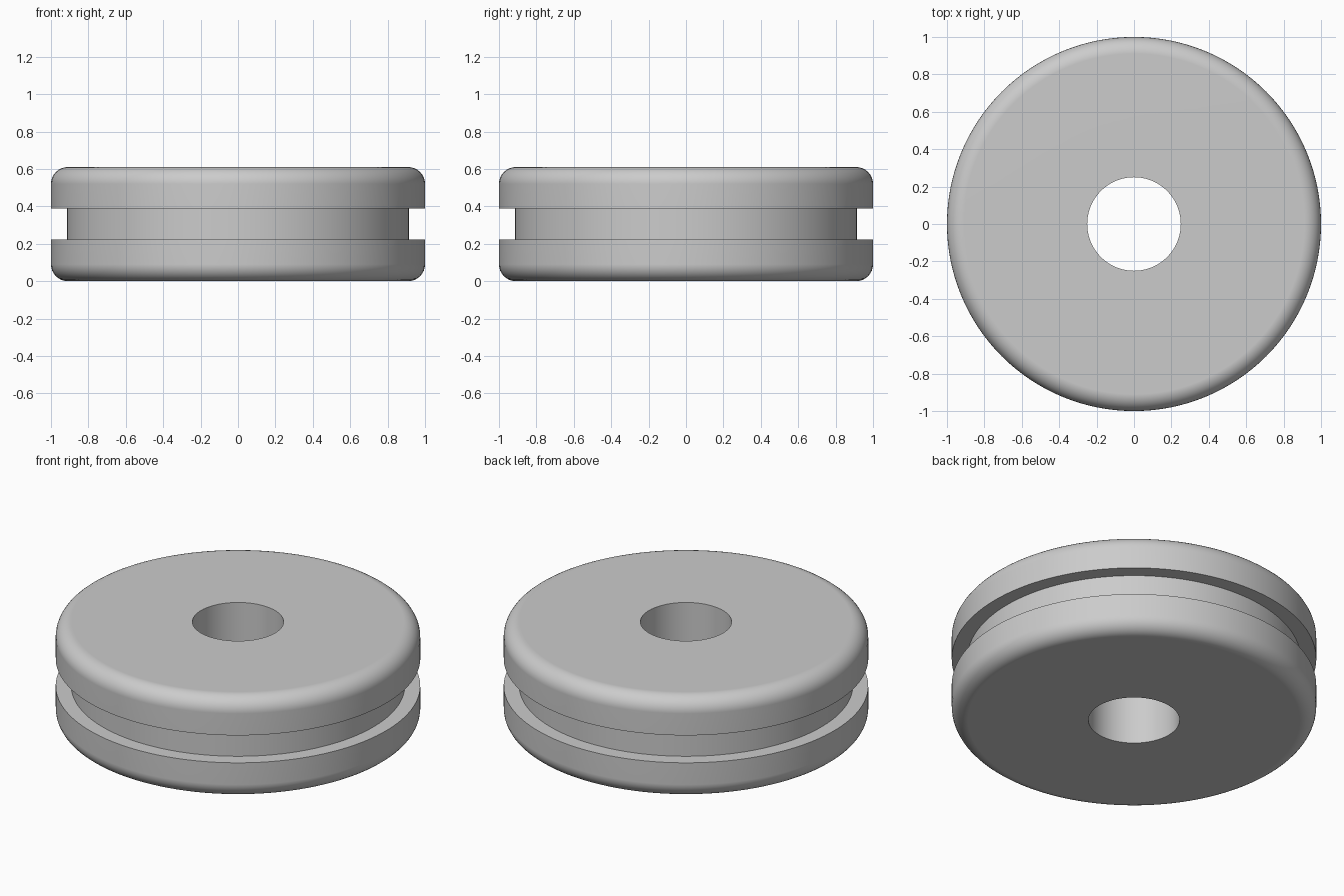
import bpy, bmesh
from math import pi, sin, cos, radians

if "Cube" in bpy.data.objects:
    bpy.data.objects.remove(bpy.data.objects["Cube"], do_unlink=True)

HEIGHT, RADIUS, BORE = 0.61, 1.0, 0.25
GROOVE_RADIUS, GROOVE_HALF = 0.915, 0.083
FILLET, ARC_STEPS, SIDES = 0.09, 8, 128
MID = HEIGHT / 2

# Single grey material
grey = bpy.data.materials.new("grey")
grey.use_nodes = True
colour = (0.6, 0.6, 0.6, 1)
grey.diffuse_color = colour
grey.node_tree.nodes["Principled BSDF"].inputs["Base Color"].default_value = colour

# Upper half of the section: bore edge, rounded rim, groove wall
upper = [(BORE, HEIGHT)]
for i in range(ARC_STEPS + 1):
    a = pi / 2 * (1 - i / ARC_STEPS)
    upper.append((RADIUS - FILLET + FILLET * cos(a), HEIGHT - FILLET + FILLET * sin(a)))
upper += [(RADIUS, MID + GROOVE_HALF), (GROOVE_RADIUS, MID + GROOVE_HALF)]

# Mirror it for the lower half and revolve the closed section
section = upper + [(r, HEIGHT - z) for r, z in reversed(upper)]
bm = bmesh.new()
verts = [bm.verts.new((r, 0, z)) for r, z in section]
edges = [bm.edges.new((v, verts[(i + 1) % len(verts)])) for i, v in enumerate(verts)]
bmesh.ops.spin(bm, geom=verts + edges, cent=(0, 0, 0), axis=(0, 0, 1),
               angle=2 * pi, steps=SIDES, use_merge=True)
bmesh.ops.remove_doubles(bm, verts=bm.verts, dist=0.0001)
bmesh.ops.recalc_face_normals(bm, faces=bm.faces)
mesh = bpy.data.meshes.new("grooved_wheel")
bm.to_mesh(mesh)
bm.free()

wheel = bpy.data.objects.new("grooved_wheel", mesh)
bpy.context.collection.objects.link(wheel)
mesh.materials.append(grey)

# Smooth rim with crisp groove and bore edges, flat end faces
bpy.ops.object.select_all(action="DESELECT")
wheel.select_set(True)
bpy.context.view_layer.objects.active = wheel
bpy.ops.object.shade_smooth_by_angle(angle=radians(30))
weighted = wheel.modifiers.new("flat_ends", "WEIGHTED_NORMAL")
weighted.keep_sharp = True
